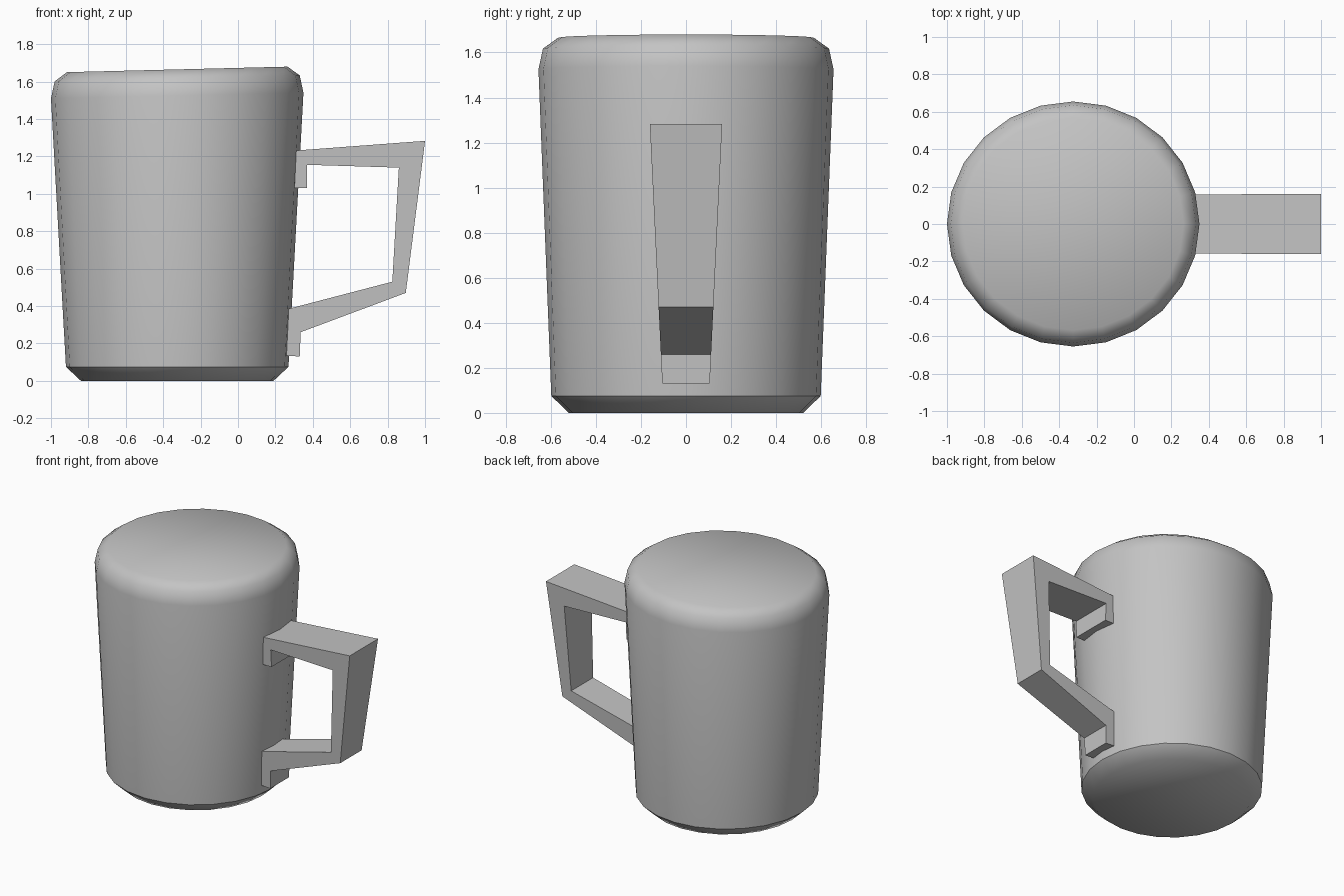
import bpy, bmesh, math

cube = bpy.data.objects.get("Cube")
if cube:
    bpy.data.objects.remove(cube, do_unlink=True)

grey = bpy.data.materials.new("plain_grey")
grey.use_nodes = True
colour = (0.55, 0.55, 0.55, 1)
grey.diffuse_color = colour
grey.node_tree.nodes["Principled BSDF"].inputs["Base Color"].default_value = colour

CENTRE_X = -0.325
SIDES = 24


def finish(name, bm):
    bmesh.ops.recalc_face_normals(bm, faces=bm.faces)
    mesh = bpy.data.meshes.new(name)
    bm.to_mesh(mesh)
    bm.free()
    mesh.materials.append(grey)
    obj = bpy.data.objects.new(name, mesh)
    bpy.context.collection.objects.link(obj)
    return obj


def bridge(bm, a, b):
    n = len(a)
    return [bm.faces.new((a[i], a[(i + 1) % n], b[(i + 1) % n], b[i])) for i in range(n)]


# Mug body: tapered rings (x radius, y radius, height, tilt towards +x)
profile = [
    (0.515, 0.52, 0.0, 0.0),
    (0.595, 0.598, 0.075, 0.0),
    (0.675, 0.655, 1.525, 0.022),
    (0.655, 0.635, 1.617, 0.024),
    (0.59, 0.568, 1.665, 0.025),
]
bm = bmesh.new()
rings = []
for rx, ry, z, tilt in profile:
    ring = []
    for i in range(SIDES):
        a = math.tau * i / SIDES
        x = rx * math.cos(a)
        ring.append(bm.verts.new((CENTRE_X + x, ry * math.sin(a), z + tilt * x)))
    rings.append(ring)
for lower, upper in zip(rings, rings[1:]):
    bridge(bm, lower, upper)
bm.faces.new(rings[0])
bm.faces.new(rings[-1])
for face in bm.faces:
    face.smooth = True
# Crisp edge above the base chamfer
foot = set(rings[1])
for edge in bm.edges:
    if foot.issuperset(edge.verts):
        edge.smooth = False
finish("mug_body", bm)

# Handle: C-shaped outline (x, z) whose width grows with height
outline = [
    (0.29, 1.23), (1.0, 1.283), (0.897, 0.47), (0.335, 0.26),
    (0.33, 0.13), (0.25, 0.135), (0.25, 0.38), (0.825, 0.53),
    (0.86, 1.14), (0.368, 1.155), (0.37, 1.03), (0.28, 1.03),
]
bm = bmesh.new()
front, back = [
    [bm.verts.new((x, side * (0.099 + 0.048 * z), z)) for x, z in outline]
    for side in (-1, 1)
]
bridge(bm, front, back)
bm.faces.new(front)
bm.faces.new(back)
finish("handle", bm)
